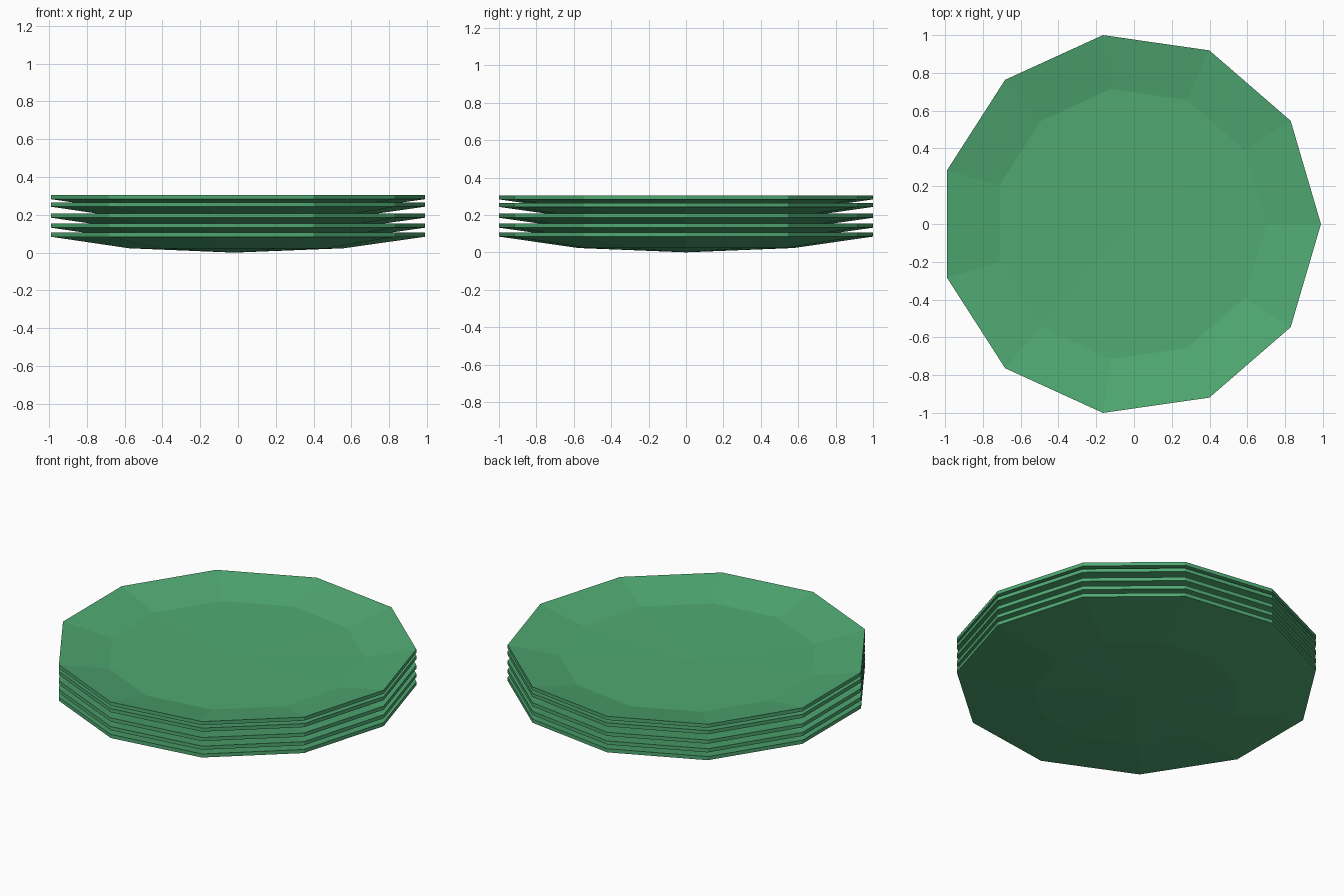
import bpy
import math

if "Cube" in bpy.data.objects:
    bpy.data.objects.remove(bpy.data.objects["Cube"])

SIDES = 11
SHIFT = -0.0205  # centres the odd-sided outline on x = 0

green = bpy.data.materials.new("green_glaze")
green.diffuse_color = (0.08, 0.40, 0.17, 1)
green.use_nodes = True
green.node_tree.nodes["Principled BSDF"].inputs["Base Color"].default_value = green.diffuse_color

# half section of one plate: underside tip, foot, rim, floor edge, floor centre
TIP, FLOOR = 0.0, 0.036
RINGS = [(0.58, 0.023), (1.0103, 0.084), (1.0103, 0.106), (0.722, 0.048)]


def plate(name, z):
    verts = [(SHIFT, 0, TIP), (SHIFT, 0, FLOOR)]
    for r, h in RINGS:
        for i in range(SIDES):
            a = 2 * math.pi * i / SIDES
            verts.append((SHIFT + r * math.cos(a), r * math.sin(a), h))

    def v(ring, i):
        return 2 + ring * SIDES + i % SIDES

    last = len(RINGS) - 1
    faces = []
    for i in range(SIDES):
        faces.append((0, v(0, i + 1), v(0, i)))
        for k in range(last):
            faces.append((v(k, i), v(k, i + 1), v(k + 1, i + 1), v(k + 1, i)))
        faces.append((v(last, i), v(last, i + 1), 1))
    mesh = bpy.data.meshes.new(name)
    mesh.from_pydata(verts, [], faces)
    mesh.materials.append(green)
    obj = bpy.data.objects.new(name, mesh)
    obj.location.z = z
    bpy.context.collection.objects.link(obj)


# stack of plates with slightly uneven spacing
for n, z in enumerate([0.0, 0.048, 0.101, 0.159, 0.199]):
    plate(f"plate_{n + 1}", z)
